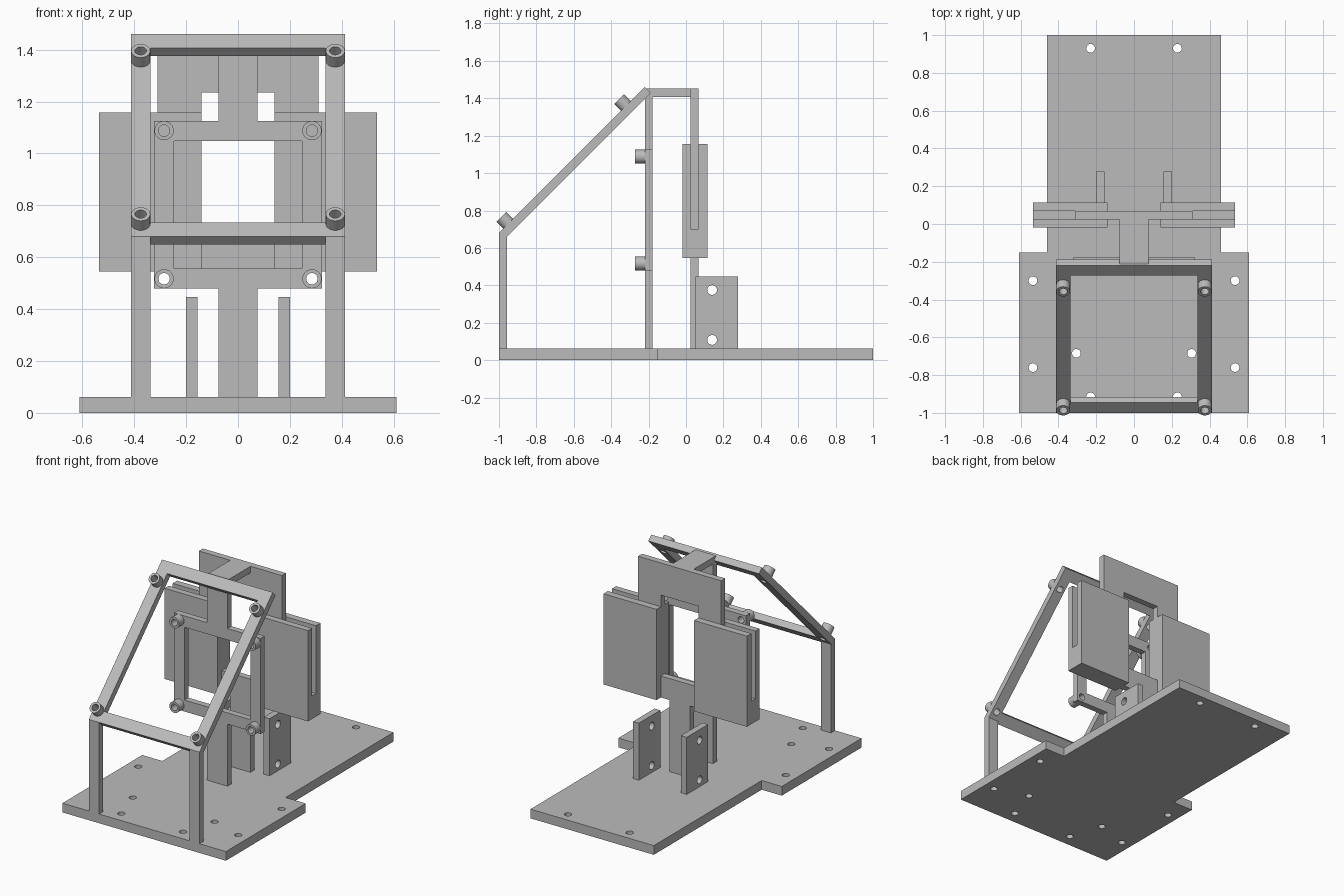
import bpy, bmesh, math
from mathutils import Matrix, Vector

cube = bpy.data.objects.get("Cube")
if cube:
    bpy.data.objects.remove(cube, do_unlink=True)

grey = bpy.data.materials.new("plain_grey")
grey.use_nodes = True
grey.diffuse_color = (0.5, 0.5, 0.5, 1)
grey.node_tree.nodes["Principled BSDF"].inputs["Base Color"].default_value = (0.5, 0.5, 0.5, 1)


def finish(name, bm):
    bmesh.ops.recalc_face_normals(bm, faces=bm.faces)
    mesh = bpy.data.meshes.new(name)
    bm.to_mesh(mesh)
    bm.free()
    mesh.materials.append(grey)
    obj = bpy.data.objects.new(name, mesh)
    bpy.context.collection.objects.link(obj)
    return obj


def prism(name, axis, pts, a, b):
    """Extrude a flat outline along an axis from a to b."""
    place = {"x": lambda p: (a, p[0], p[1]),
             "y": lambda p: (p[0], a, p[1]),
             "z": lambda p: (p[0], p[1], a)}[axis]
    bm = bmesh.new()
    face = bm.faces.new([bm.verts.new(place(p)) for p in pts])
    ext = bmesh.ops.extrude_face_region(bm, geom=[face])
    shift = Vector([(b - a) * (axis == k) for k in "xyz"])
    bmesh.ops.translate(bm, vec=shift, verts=[v for v in ext["geom"] if isinstance(v, bmesh.types.BMVert)])
    return finish(name, bm)


def rect(u0, u1, v0, v1):
    return [(u0, v0), (u1, v0), (u1, v1), (u0, v1)]


def mirrored(half):
    """Complete a symmetric outline from its right half."""
    return half + [(-x, y) for x, y in reversed(half)]


def disc(u, v, r, n=24):
    return [(u + r * math.cos(math.tau * i / n), v + r * math.sin(math.tau * i / n)) for i in range(n)]


def cut(obj, axis, outlines, a, b):
    """Cut straight openings through a part."""
    for pts in outlines:
        tool = prism("cutter", axis, pts, a, b)
        tool.hide_render = True
        mod = obj.modifiers.new("opening", "BOOLEAN")
        mod.operation, mod.solver, mod.object = "DIFFERENCE", "EXACT", tool
        bpy.context.view_layer.objects.active = obj
        bpy.ops.object.modifier_apply(modifier=mod.name)
        bpy.data.objects.remove(tool, do_unlink=True)


def smooth(obj):
    bpy.ops.object.select_all(action="DESELECT")
    obj.select_set(True)
    bpy.context.view_layer.objects.active = obj
    bpy.ops.object.shade_smooth_by_angle(angle=math.radians(30))


def standoff(name, x, z, outer, inner, length):
    """Tube standing out of the front of a frame."""
    bm = bmesh.new()
    loop = [bm.verts.new((x + r, y, z)) for r, y in
            ((inner, 0), (outer, 0), (outer, -length), (inner, -length))]
    edges = [bm.edges.new((loop[i], loop[(i + 1) % 4])) for i in range(4)]
    bmesh.ops.spin(bm, geom=loop + edges, cent=(x, 0, z), axis=(0, 1, 0),
                   angle=math.tau, steps=24, use_merge=True)
    bmesh.ops.remove_doubles(bm, verts=bm.verts, dist=0.0001)
    return finish(name, bm)


def screen_frame(name, half, height, bar, depth, mounts, matrix):
    """Upright frame with drilled standoffs, then moved into place."""
    frame = prism(name, "y", rect(-half, half, 0, height), 0, depth)
    holes = [disc(x, z, 0.022) for x, z in mounts]
    inside = rect(bar - half, half - bar, bar, height - bar)
    cut(frame, "y", [inside] + holes, -0.1, 0.1)
    parts = [frame] + [standoff(name + "_standoff", x, z, 0.037, 0.022, 0.052) for x, z in mounts]
    for part in parts:
        part.data.transform(matrix)
        smooth(part)


# Base plate with mounting holes
BASE = 0.062
base = prism("base_plate", "z", mirrored([(0.61, -1), (0.61, -0.15), (0.46, -0.15), (0.46, 1)]), 0, BASE)
spots = [(0.23, 0.93), (0.535, -0.3), (0.535, -0.76), (0.305, -0.685), (0.23, -0.915)]
cut(base, "z", [disc(s * x, y, 0.023) for x, y in spots for s in (-1, 1)], -0.1, 0.2)
smooth(base)

# Sloping front frame
tilt = Matrix.Translation((0, -1, 0.68)) @ Matrix.Rotation(math.radians(-45), 4, "X")
screen_frame("sloping_frame", 0.413, 1.103, 0.076, 0.044,
             [(s * 0.375, z) for s in (-1, 1) for z in (0.07, 0.96)], tilt)

# Upright inner frame on its stem
screen_frame("inner_frame", 0.323, 0.645, 0.077, 0.042,
             [(s * 0.285, z) for s in (-1, 1) for z in (0.037, 0.608)],
             Matrix.Translation((0, -0.22, 0.48)))
prism("inner_frame_lower_stem", "y", rect(-0.076, 0.076, BASE, 0.48), -0.22, -0.178)
prism("inner_frame_upper_stem", "y", rect(-0.076, 0.076, 1.125, 1.452), -0.22, -0.178)
prism("top_bridge", "z", rect(-0.076, 0.076, -0.2, 0.025), 1.408, 1.452)

# Rear panel: arch above, tee-shaped support below
prism("rear_arch", "y", mirrored([(0.14, 1.235), (0.14, 0.7), (0.31, 0.7), (0.31, 1.452)]), 0.025, 0.068)
prism("rear_support", "y", mirrored([(0.076, BASE), (0.076, 0.545), (0.14, 0.545), (0.14, 0.69)]), 0.025, 0.068)

# Paired parts: front posts, slotted side holders, drilled brackets
holder = [(-0.018, 0.545), (0.115, 0.545), (0.115, 1.157), (0.068, 1.157),
          (0.068, 0.7), (0.025, 0.7), (0.025, 1.157), (-0.018, 1.157)]
post = [(-1, BASE), (-0.956, BASE), (-0.956, 0.661), (-0.969, 0.649), (-1, 0.68)]
for side, s in (("right", -1), ("left", 1)):
    prism(side + "_front_post", "x", post, s * 0.337, s * 0.413)
    prism(side + "_slotted_holder", "x", holder, s * 0.14, s * 0.535)
    bracket = prism(side + "_bracket", "x", rect(0.05, 0.278, BASE, 0.447), s * 0.157, s * 0.2)
    cut(bracket, "x", [disc(0.14, z, 0.026) for z in (0.108, 0.375)], s * 0.1, s * 0.3)
    smooth(bracket)
